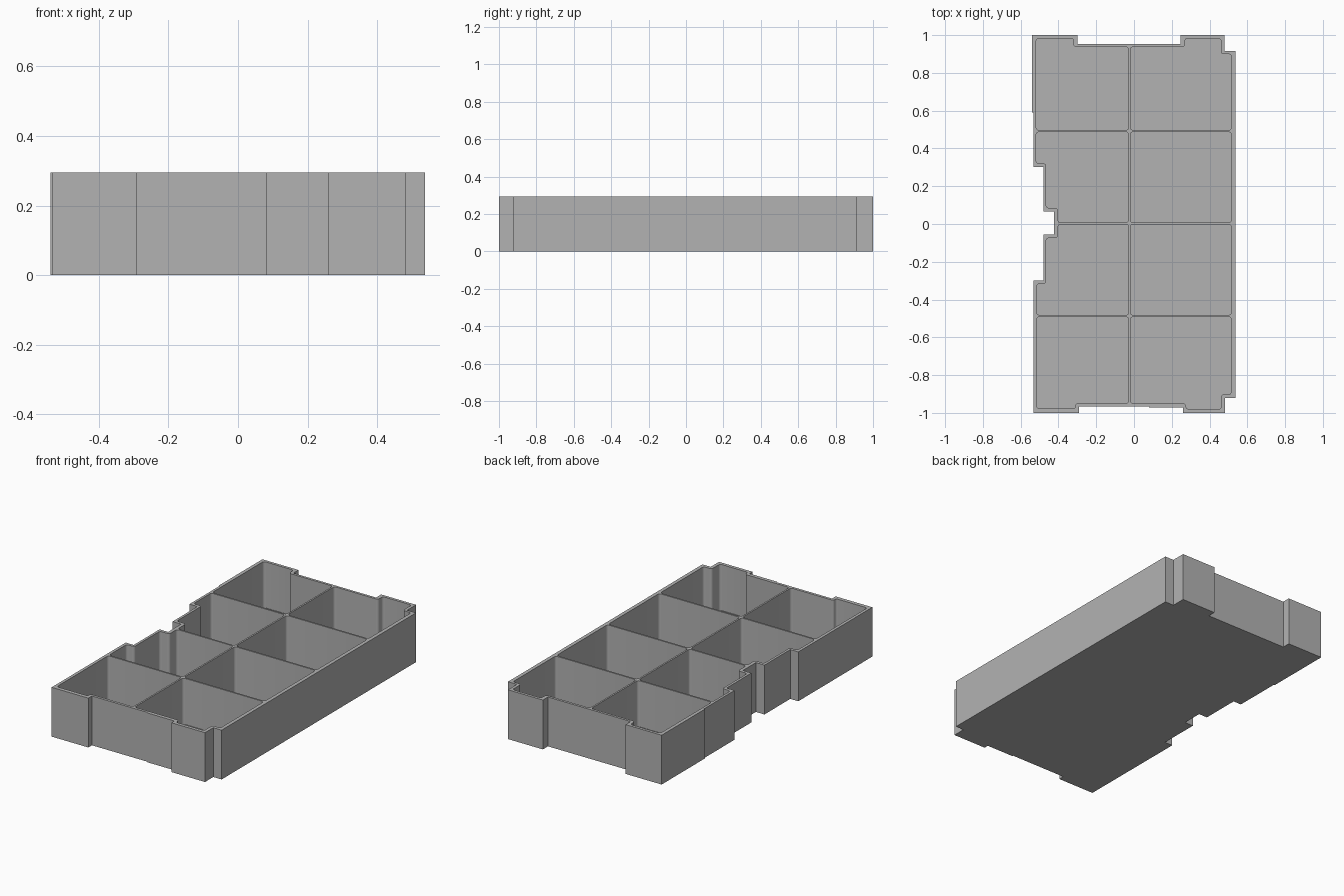
import bpy
import bmesh
from math import tan
from mathutils import Vector

HEIGHT = 0.295
FLOOR = 0.02
HALF_RIB = 0.005
RADIUS = 0.014

cube = bpy.data.objects.get("Cube")
if cube:
    bpy.data.objects.remove(cube, do_unlink=True)

grey = bpy.data.materials.new("plain grey")
grey.use_nodes = True
GREY = (0.45, 0.45, 0.45, 1)
grey.diffuse_color = GREY
grey.node_tree.nodes["Principled BSDF"].inputs["Base Color"].default_value = GREY

# Outside of the tray, counterclockwise from the front corner
OUTER = [(-.533, -1), (-.29, -1), (-.29, -.966), (.08, -.966), (.08, -.972),
         (.26, -.972), (.26, -1), (.482, -1), (.482, -.922), (.537, -.922),
         (.537, .915), (.478, .915), (.478, 1), (.247, 1), (.247, .952),
         (-.3, .952), (-.3, 1), (-.539, 1), (-.539, .59), (-.533, .59),
         (-.533, .302), (-.48, .302), (-.48, .067), (-.423, .067),
         (-.423, -.056), (-.48, -.056), (-.48, -.3), (-.533, -.3)]

# Inside of the wall
INNER = [(-.515, -.977), (-.31, -.977), (-.31, -.95), (.275, -.95),
         (.275, -.98), (.462, -.98), (.462, -.902), (.515, -.902),
         (.515, .9), (.46, .9), (.46, .983), (.27, .983), (.27, .937),
         (-.32, .937), (-.32, .983), (-.518, .983), (-.518, .32),
         (-.465, .32), (-.465, .085), (-.403, .085), (-.403, -.074),
         (-.465, -.074), (-.465, -.317), (-.515, -.317)]

RIBS_X = [-2, -.024, 2]
RIBS_Y = [-2, -.487, .003, .492, 2]


def clip(points, axis, limit, sign):
    """Keep the part of a polygon on one side of an axis-aligned line."""
    result = []
    for a, b in zip(points, points[1:] + points[:1]):
        da, db = sign * (a[axis] - limit), sign * (b[axis] - limit)
        if da >= 0:
            result.append(a)
        if da * db < 0:
            result.append(a.lerp(b, da / (da - db)))
    return result


def rounded(points, steps=4):
    """Replace each corner by a small arc."""
    result = []
    count = len(points)
    for i, p in enumerate(points):
        to_prev, to_next = points[i - 1] - p, points[(i + 1) % count] - p
        r = min(RADIUS, to_prev.length * .45, to_next.length * .45)
        u, v = to_prev.normalized() * r, to_next.normalized() * r
        centre = p + u + v
        for k in range(steps + 1):
            t = k / steps
            side = (-v) * (1 - t) + (-u) * t
            result.append(centre + side.normalized() * r)
    return result


def ring(bm, points, z):
    return [bm.verts.new((p.x, p.y, z)) for p in points]


def wall(bm, low, high):
    for i in range(len(low)):
        bm.faces.new((low[i - 1], low[i], high[i], high[i - 1]))


bm = bmesh.new()
rims = []

# Outer wall and underside
outline = [Vector(p) for p in OUTER]
low, high = ring(bm, outline, 0), ring(bm, outline, HEIGHT)
wall(bm, low, high)
bm.faces.new(low[::-1])
rims.append(high)

# Eight pockets, leaving thin ribs between them
inside = [Vector(p) for p in INNER]
for x0, x1 in zip(RIBS_X, RIBS_X[1:]):
    for y0, y1 in zip(RIBS_Y, RIBS_Y[1:]):
        cell = inside
        for axis, limit, sign in ((0, x0 + HALF_RIB, 1), (0, x1 - HALF_RIB, -1),
                                  (1, y0 + HALF_RIB, 1), (1, y1 - HALF_RIB, -1)):
            cell = clip(cell, axis, limit, sign)
        cell = rounded(cell)
        low, high = ring(bm, cell, FLOOR), ring(bm, cell, HEIGHT)
        wall(bm, high, low)
        bm.faces.new(low)
        rims.append(high)

# Flat top of the walls and ribs
edges = [bm.edges.get((r[i - 1], r[i])) for r in rims for i in range(len(r))]
bmesh.ops.triangle_fill(bm, use_beauty=True, edges=edges, normal=(0, 0, 1))
bmesh.ops.recalc_face_normals(bm, faces=bm.faces)

mesh = bpy.data.meshes.new("divided_tray")
bm.to_mesh(mesh)
bm.free()
mesh.materials.append(grey)
tray = bpy.data.objects.new("divided_tray", mesh)
bpy.context.collection.objects.link(tray)

# Smooth the small corner arcs, keep edges sharp
bpy.context.view_layer.objects.active = tray
tray.select_set(True)
bpy.ops.object.shade_smooth_by_angle(angle=.6)
